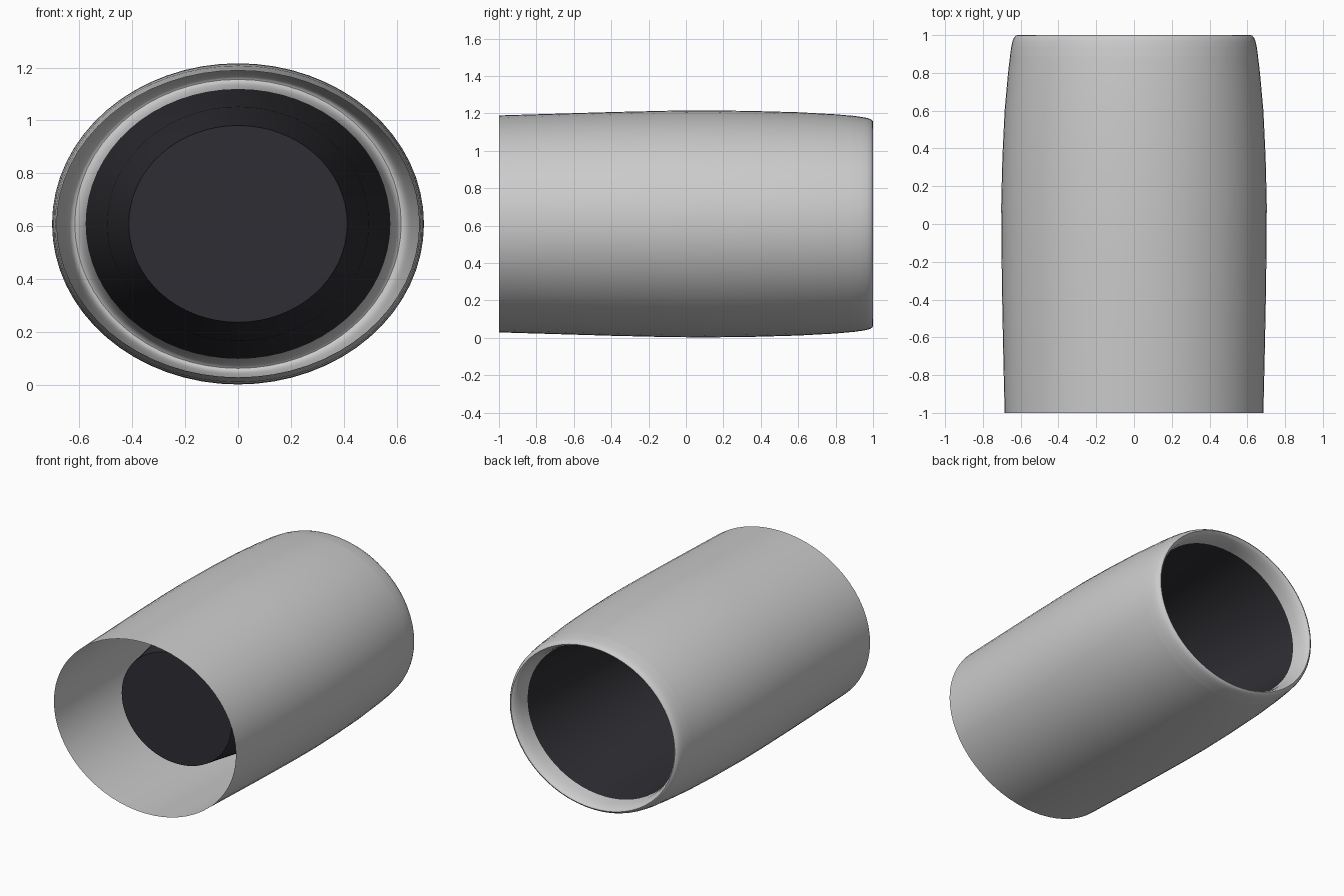
import bpy
import bmesh
import math

if "Cube" in bpy.data.objects:
    bpy.data.objects.remove(bpy.data.objects["Cube"])

CENTRE_Z = 0.609
SIDES = 64


def material(name, color):
    m = bpy.data.materials.new(name)
    m.diffuse_color = color
    m.use_nodes = True
    m.node_tree.nodes["Principled BSDF"].inputs["Base Color"].default_value = m.diffuse_color
    return m


def elliptic_loft(name, stations, cap_first=False, mat=None):
    """Loft ellipses along y; each station is (y, half width, half height)."""
    bm = bmesh.new()
    rings = []
    for y, rx, rz in stations:
        ring = []
        for i in range(SIDES):
            a = 2 * math.pi * i / SIDES
            ring.append(bm.verts.new((rx * math.cos(a), y, CENTRE_Z + rz * math.sin(a))))
        rings.append(ring)
    for a, b in zip(rings, rings[1:]):
        for i in range(SIDES):
            j = (i + 1) % SIDES
            bm.faces.new((a[i], b[i], b[j], a[j]))
    if cap_first:
        bm.faces.new(rings[0])
    mesh = bpy.data.meshes.new(name)
    bm.to_mesh(mesh)
    bm.free()
    obj = bpy.data.objects.new(name, mesh)
    bpy.context.collection.objects.link(obj)
    if mat:
        mesh.materials.append(mat)
    bpy.ops.object.select_all(action='DESELECT')
    obj.select_set(True)
    bpy.context.view_layer.objects.active = obj
    bpy.ops.object.shade_smooth_by_angle(angle=math.radians(40))
    return obj


dark = material("dark_duct", (0.028, 0.027, 0.033, 1))

# Barrel-shaped outer shell, open at the front
elliptic_loft("outer_shell", [
    (-1.0, 0.685, 0.580), (-0.7, 0.692, 0.589), (-0.4, 0.698, 0.598),
    (-0.1, 0.702, 0.605), (0.1, 0.703, 0.607), (0.35, 0.697, 0.604),
    (0.6, 0.685, 0.597), (0.8, 0.667, 0.586), (0.9, 0.655, 0.577)])

# Rounded intake lip, overlapping the shell at the seam and curling inward
elliptic_loft("intake_lip", [
    (0.888, 0.657, 0.579), (0.93, 0.651, 0.573), (0.965, 0.644, 0.567),
    (0.985, 0.636, 0.561), (0.997, 0.626, 0.553), (1.0, 0.617, 0.546),
    (0.995, 0.608, 0.538), (0.975, 0.596, 0.528), (0.94, 0.584, 0.518),
    (0.88, 0.576, 0.510)])

# Dark tapering duct closed by a flat disc
elliptic_loft("inner_duct", [
    (-0.66, 0.413, 0.372), (-0.15, 0.495, 0.443), (0.88, 0.576, 0.510)],
    cap_first=True, mat=dark)
